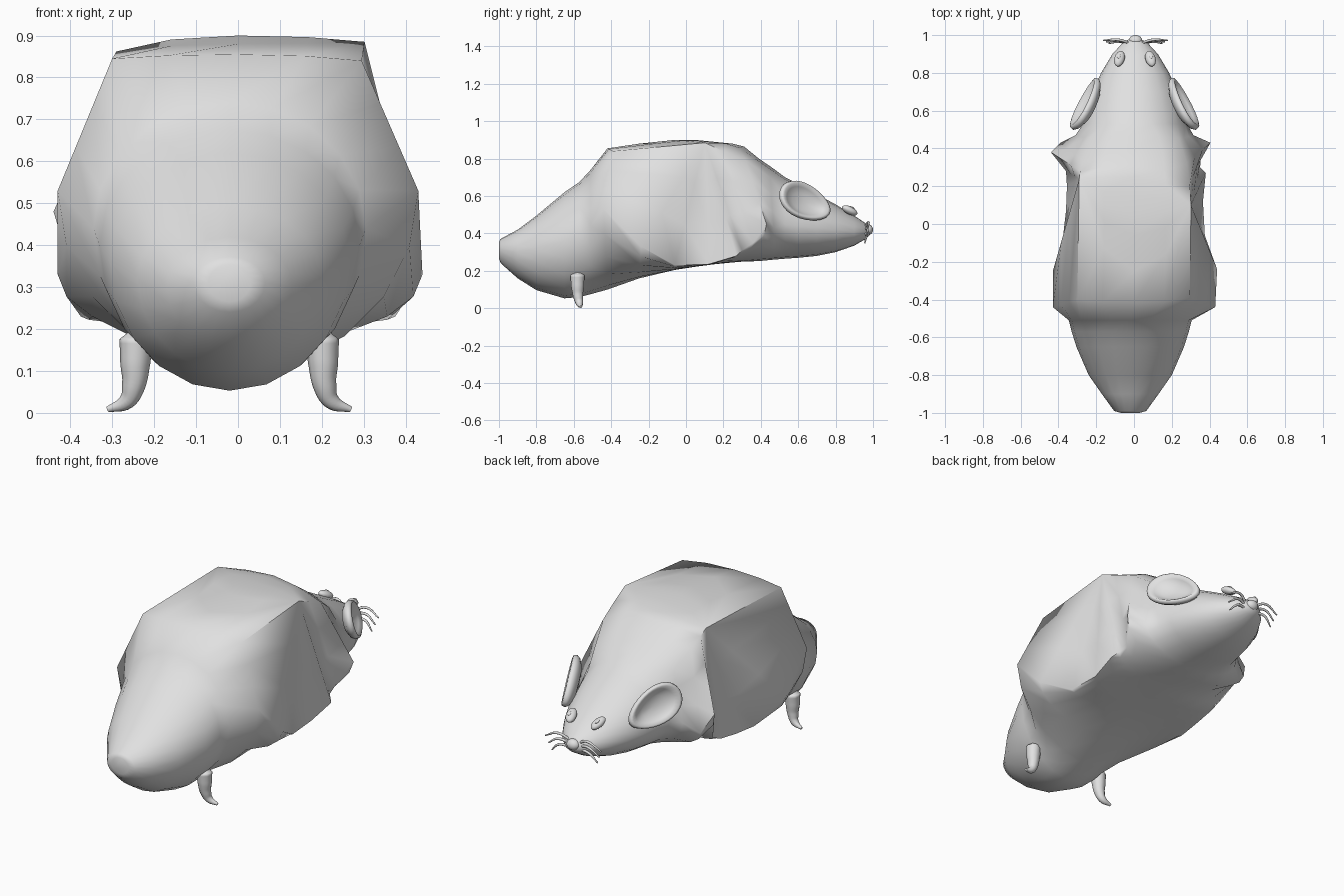
import bpy, bmesh, math
from mathutils import Vector

if "Cube" in bpy.data.objects:
    bpy.data.objects.remove(bpy.data.objects["Cube"])

grey = bpy.data.materials.new("soft grey")
grey.diffuse_color = (0.75, 0.75, 0.75, 1)
grey.use_nodes = True
grey.node_tree.nodes["Principled BSDF"].inputs["Base Color"].default_value = grey.diffuse_color


def finish(ob, angle=40):
    ob.data.materials.append(grey)
    bpy.ops.object.select_all(action='DESELECT')
    ob.select_set(True)
    bpy.context.view_layer.objects.active = ob
    if ob.type == 'CURVE':
        bpy.ops.object.convert(target='MESH')
        ob = bpy.context.object
    bpy.ops.object.shade_smooth_by_angle(angle=math.radians(angle))
    return ob


def grid_object(name, rows, closed=False, angle=40):
    """Skin a list of equal-length point rows."""
    bm = bmesh.new()
    vs = [[bm.verts.new(p) for p in r] for r in rows]
    n = len(rows[0])
    for a, b in zip(vs, vs[1:]):
        for i in range(n if closed else n - 1):
            j = (i + 1) % n
            bm.faces.new((a[i], a[j], b[j], b[i]))
    if closed:
        bm.faces.new(vs[0])
        bm.faces.new(vs[-1])
    bmesh.ops.remove_doubles(bm, verts=bm.verts, dist=0.0005)
    bmesh.ops.recalc_face_normals(bm, faces=bm.faces)
    me = bpy.data.meshes.new(name)
    bm.to_mesh(me)
    bm.free()
    ob = bpy.data.objects.new(name, me)
    bpy.context.collection.objects.link(ob)
    return finish(ob, angle)


# Round sections of rump and head: y, top, bottom, half width, height of widest point
RUMP = [(-1.0, .355, .265, .05, .31), (-.99, .372, .24, .085, .31),
        (-.9, .42, .16, .15, .30), (-.8, .495, .097, .22, .32), (-.65, .62, .053, .285, .36),
        (-.57, .675, .06, .31, .40), (-.51, .74, .075, .325, .44)]
HEAD = [(.53, .70, .265, .275, .45), (.6, .665, .27, .255, .44), (.7, .61, .28, .225, .43),
        (.8, .555, .30, .18, .42), (.9, .495, .335, .12, .41), (.96, .455, .37, .065, .41),
        (.985, .43, .395, .02, .41)]
# Torso columns: y, top, bottom
SPINE = [(-.42, .855, .10), (-.25, .88, .16), (-.06, .90, .205), (.05, .90, .222), (.15, .89, .235),
         (.25, .88, .245), (.31, .865, .25), (.39, .80, .252), (.47, .745, .26)]
# Flanks: pleats fan out from one shoulder point down to the rim
R_APEX, L_APEX = (.302, .10, .885), (-.29, .24, .862)
RIGHT_TOP = [(.295, -.39, .84)] + [R_APEX] * 5 + [(.295, .2, .84), (.28, .32, .79), (.24, .45, .70)]
RIGHT_RIM = [(.43, -.44, .53), (.44, -.24, .33), (.375, -.06, .23), (.365, .12, .235), (.38, .27, .28),
             (.35, .30, .31), (.355, .36, .35), (.405, .43, .45), (.315, .47, .43)]
LEFT_TOP = [(-.30, -.40, .845)] + [L_APEX] * 5 + [(-.285, .28, .83), (-.27, .34, .78), (-.24, .45, .70)]
LEFT_RIM = [(-.43, -.44, .53), (-.43, -.25, .33), (-.375, -.06, .23), (-.36, .07, .235),
            (-.355, .2, .255), (-.36, .28, .29), (-.44, .38, .48), (-.39, .43, .38), (-.31, .47, .43)]


def round_ring(y, top, bottom, w, zw):
    pts = []
    shift = -.02 if y < 0 else .006
    for i in range(20):
        a = math.radians(90 - 18 * i)
        z = math.sin(a)
        pts.append((w * math.cos(a) + shift, y, zw + z * ((top - zw) if z > 0 else (zw - bottom))))
    return pts


def torso_half(spine, shoulder, rim):
    y, top, bottom = spine
    t, r = Vector(shoulder), Vector(rim)
    crown = Vector((0, y, top))
    mid = crown.lerp(t, .55)
    mid.y = y + (t.y - y) * .25
    mid.z = top - (top - t.z) * .25
    half = [crown, mid, t, t.lerp(r, .33), t.lerp(r, .67), r]
    for i in range(1, 6):
        a = math.radians(18 * i)
        c, s = math.cos(a), math.sin(a)
        half.append(Vector((r.x * c, r.y + (y - r.y) * s, r.z + (bottom - r.z) * s)))
    return half


torso = []
for sp, rt, rr, lt, lr in zip(SPINE, RIGHT_TOP, RIGHT_RIM, LEFT_TOP, LEFT_RIM):
    torso.append(torso_half(sp, rt, rr) + torso_half(sp, lt, lr)[-2:0:-1])
grid_object("body", [round_ring(*s) for s in RUMP] + torso + [round_ring(*s) for s in HEAD],
            closed=True, angle=62)

# Ears: dished discs, facing outward
DISH = [(0, -.03), (.6, -.025), (.9, -.005), (1, .012), (.97, .03), (.87, .034),
        (.72, .018), (.45, .0), (0, -.005)]
for side, label in ((1, "right"), (-1, "left")):
    axis = Vector((-.115 * side, .25, -.11)).normalized()
    out = Vector((side, .0, .42))
    out = (out - axis * out.dot(axis)).normalized()
    up = out.cross(axis)
    centre = Vector((.245 * side + .003, .628, .565))
    rows = [[centre + axis * (r * .158 * math.cos(t)) + out * h
             + up * (r * (.098 - .018 * math.cos(t)) * math.sin(t))
             for t in [math.tau * k / 32 for k in range(33)]] for r, h in DISH]
    grid_object(label + "_ear", rows, angle=70)


def ball(name, loc, scale, yaw=0, pitch=0):
    bpy.ops.mesh.primitive_uv_sphere_add(segments=24, ring_count=14, radius=1,
                                         location=loc, rotation=(pitch, 0, yaw))
    ob = bpy.context.object
    ob.name = name
    ob.scale = scale
    finish(ob, 60)


def tube(name, points, bevel, radii):
    cu = bpy.data.curves.new(name, 'CURVE')
    cu.dimensions = '3D'
    cu.bevel_depth = bevel
    cu.bevel_resolution = 3
    cu.use_fill_caps = True
    sp = cu.splines.new('BEZIER')
    sp.bezier_points.add(len(points) - 1)
    for b, p, r in zip(sp.bezier_points, points, radii):
        b.co, b.radius = p, r
        b.handle_left_type = b.handle_right_type = 'AUTO'
    sp.resolution_u = 6
    ob = bpy.data.objects.new(name, cu)
    bpy.context.collection.objects.link(ob)
    finish(ob, 60)


# Nose
ball("nose", (.008, .97, .42), (.036, .03, .03))

for s, label in ((1, "right"), (-1, "left")):
    # Eyes
    ball(label + "_eye", (.082 * s + .005, .875, .523), (.027, .046, .021), .3 * s, -.45)
    ball(label + "_pupil", (.085 * s + .005, .888, .538), (.009, .014, .005), .3 * s, -.45)
    # Whiskers
    for k in range(3):
        z = .43 - .018 * k
        tube(f"{label}_whisker_{k + 1}",
             [(.025 * s + .008, .955, z), (.09 * s + .008, .975 - .005 * k, z + .03 - .015 * k),
              ((.17 - .015 * k) * s + .008, .972 - .008 * k, z - .005 - .02 * k)],
             .007, (1, 1, .5))
    # Hind feet
    tube(label + "_foot",
         [(x * s - .021, y, z) for x, y, z in
          [(.222, -.58, .192), (.222, -.58, .175), (.224, -.58, .12), (.228, -.577, .065),
           (.244, -.57, .028), (.29, -.562, .008)]],
         .04, (.5, 1.0, .9, .7, .5, .18))
